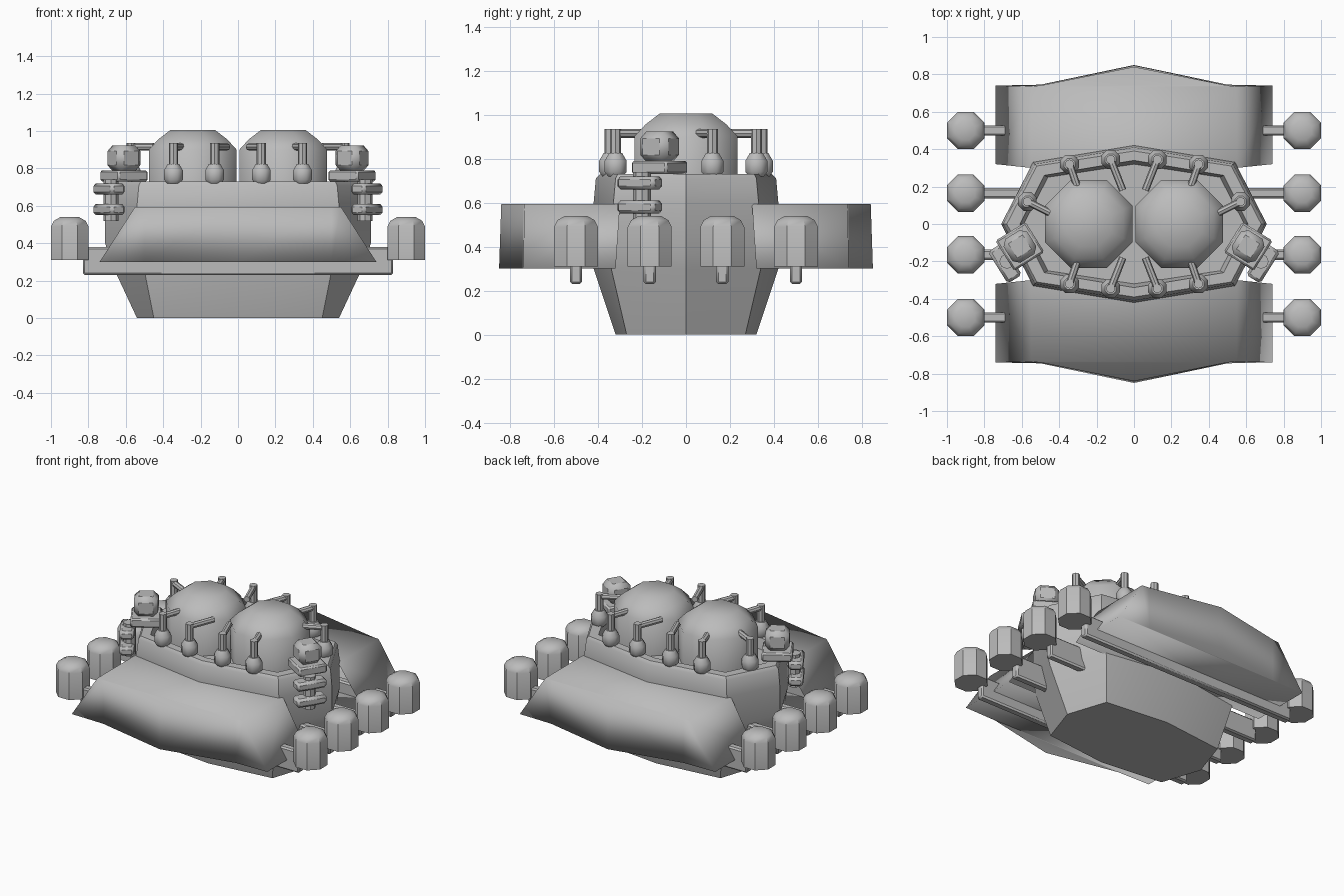
import bpy, bmesh, math
from mathutils import Vector, Matrix

old = bpy.data.objects.get("Cube")
if old:
    bpy.data.objects.remove(old, do_unlink=True)

grey = bpy.data.materials.new("hull_grey")
grey.use_nodes = True
grey.diffuse_color = (0.5, 0.5, 0.5, 1)
grey.node_tree.nodes["Principled BSDF"].inputs["Base Color"].default_value = (0.5, 0.5, 0.5, 1)


def finish(name, bm, angle=40):
    bmesh.ops.recalc_face_normals(bm, faces=bm.faces)
    mesh = bpy.data.meshes.new(name)
    bm.to_mesh(mesh)
    bm.free()
    mesh.materials.append(grey)
    ob = bpy.data.objects.new(name, mesh)
    bpy.context.collection.objects.link(ob)
    bpy.ops.object.select_all(action='DESELECT')
    ob.select_set(True)
    bpy.context.view_layer.objects.active = ob
    if angle is None:
        bpy.ops.object.shade_smooth()
    else:
        bpy.ops.object.shade_smooth_by_angle(angle=math.radians(angle))


def loft(name, rings, angle=40):
    """Skin a stack of closed rings and cap both ends."""
    bm = bmesh.new()
    loops = [[bm.verts.new(p) for p in ring] for ring in rings]
    n = len(loops[0])
    for a, b in zip(loops, loops[1:]):
        for i in range(n):
            j = (i + 1) % n
            bm.faces.new((a[i], a[j], b[j], b[i]))
    bm.faces.new(loops[0])
    bm.faces.new(loops[-1])
    finish(name, bm, angle)


def turned(name, x, y, profile, sides=8, angle=40):
    """Faceted upright body with flat sides facing the axes."""
    k = 1 / math.cos(math.pi / sides)
    turns = [(i + 0.5) * math.tau / sides for i in range(sides)]
    loft(name, [[(x + r * k * math.cos(t), y + r * k * math.sin(t), z)
                 for t in turns] for r, z in profile], angle)


def box(name, centre, size, turn=0.0, bevel=0.01):
    bm = bmesh.new()
    bmesh.ops.create_cube(bm, size=1, matrix=Matrix.Translation(centre)
                          @ Matrix.Rotation(turn, 4, 'Z') @ Matrix.Diagonal((*size, 1)))
    bmesh.ops.bevel(bm, geom=bm.edges[:], offset=bevel, segments=1, affect='EDGES')
    finish(name, bm)


def rod(name, a, b, r):
    a, b = Vector(a), Vector(b)
    d = b - a
    bm = bmesh.new()
    bmesh.ops.create_cone(bm, cap_ends=True, segments=8, radius1=r, radius2=r, depth=d.length,
                          matrix=Matrix.Translation((a + b) / 2)
                          @ d.to_track_quat('Z', 'Y').to_matrix().to_4x4())
    finish(name, bm)


def hull_ring(z, mid_y, corner_x, corner_y, end_x):
    return [(end_x, 0, z), (corner_x, corner_y, z), (0, mid_y, z), (-corner_x, corner_y, z),
            (-end_x, 0, z), (-corner_x, -corner_y, z), (0, -mid_y, z), (corner_x, -corner_y, z)]


# Hull with a recessed deck inside its rim
loft("hull", [hull_ring(0, 0.32, 0.45, 0.27, 0.54),
              hull_ring(0.3, 0.42, 0.51, 0.34, 0.68),
              hull_ring(0.4, 0.42, 0.53, 0.34, 0.71),
              hull_ring(0.6, 0.42, 0.54, 0.33, 0.71),
              hull_ring(0.71, 0.41, 0.53, 0.32, 0.7),
              hull_ring(0.73, 0.39, 0.52, 0.31, 0.68),
              hull_ring(0.73, 0.34, 0.48, 0.26, 0.61),
              hull_ring(0.66, 0.32, 0.46, 0.25, 0.59)])

# Sloped armour skirts, open where they meet the hull
for name, s in (("front_skirt", -1), ("back_skirt", 1)):
    bm = bmesh.new()
    low = [bm.verts.new((x, s * y, 0.3)) for x, y in
           ((-0.74, 0.32), (-0.74, 0.74), (-0.5, 0.745), (0, 0.85),
            (0.5, 0.745), (0.74, 0.74), (0.74, 0.32))]
    top = [bm.verts.new((x, s * y, 0.595)) for x, y in
           ((-0.55, 0.3), (-0.55, 0.735), (-0.5, 0.74), (0, 0.84),
            (0.5, 0.74), (0.55, 0.735), (0.55, 0.3))]
    for i in range(6):
        bm.faces.new((low[i], low[i + 1], top[i + 1], top[i]))
    for ring in (low, top):
        for i in range(2):
            bm.faces.new((ring[i], ring[i + 1], ring[5 - i], ring[6 - i]))
        bm.faces.new(ring[2:5])
    finish(name, bm, None)

# Cross beams carrying a pod at each end
for y in (-0.5, -0.165, 0.165, 0.5):
    box("cross_beam", (0, y, 0.305), (1.66, 0.055, 0.15))
    for s in (-1, 1):
        turned("pod", s * 0.9, y, [(0.1, 0.31), (0.1, 0.49), (0.085, 0.52), (0.05, 0.54)])


def rim_lamp(x, y, tx, ty):
    """Canister, post and arm reaching over the deck."""
    turned("lamp_canister", x, y, [(0.035, 0.72), (0.05, 0.74), (0.05, 0.79), (0.03, 0.825)])
    rod("lamp_post", (x, y, 0.81), (x, y, 0.935), 0.025)
    rod("lamp_arm", (x, y, 0.915), (tx, ty, 0.915), 0.02)


for s in (-1, 1):
    # Domes
    turned("dome", s * 0.242, 0, [(0.235, 0.66), (0.235, 0.9), (0.185, 0.955), (0.12, 1.005)], angle=50)
    # Lamps along the rim
    for f in (-1, 1):
        rim_lamp(s * 0.125, f * 0.345, s * 0.06, f * 0.18)
        rim_lamp(s * 0.345, f * 0.32, s * 0.3, f * 0.19)
    rim_lamp(s * 0.57, 0.12, s * 0.45, 0.06)
    # Corner turret
    turn = s * math.radians(-32)
    box("turret_base", (s * 0.61, -0.12, 0.76), (0.19, 0.19, 0.06), turn)
    box("turret_head", (s * 0.61, -0.12, 0.855), (0.15, 0.15, 0.135), turn, 0.03)
    # Twin side bumpers on a post
    for z in (0.58, 0.69):
        box("side_bumper", (s * 0.69, -0.21, z), (0.09, 0.2, 0.06), turn, 0.015)
    rod("bumper_post", (s * 0.68, -0.2, 0.52), (s * 0.68, -0.2, 0.74), 0.04)
